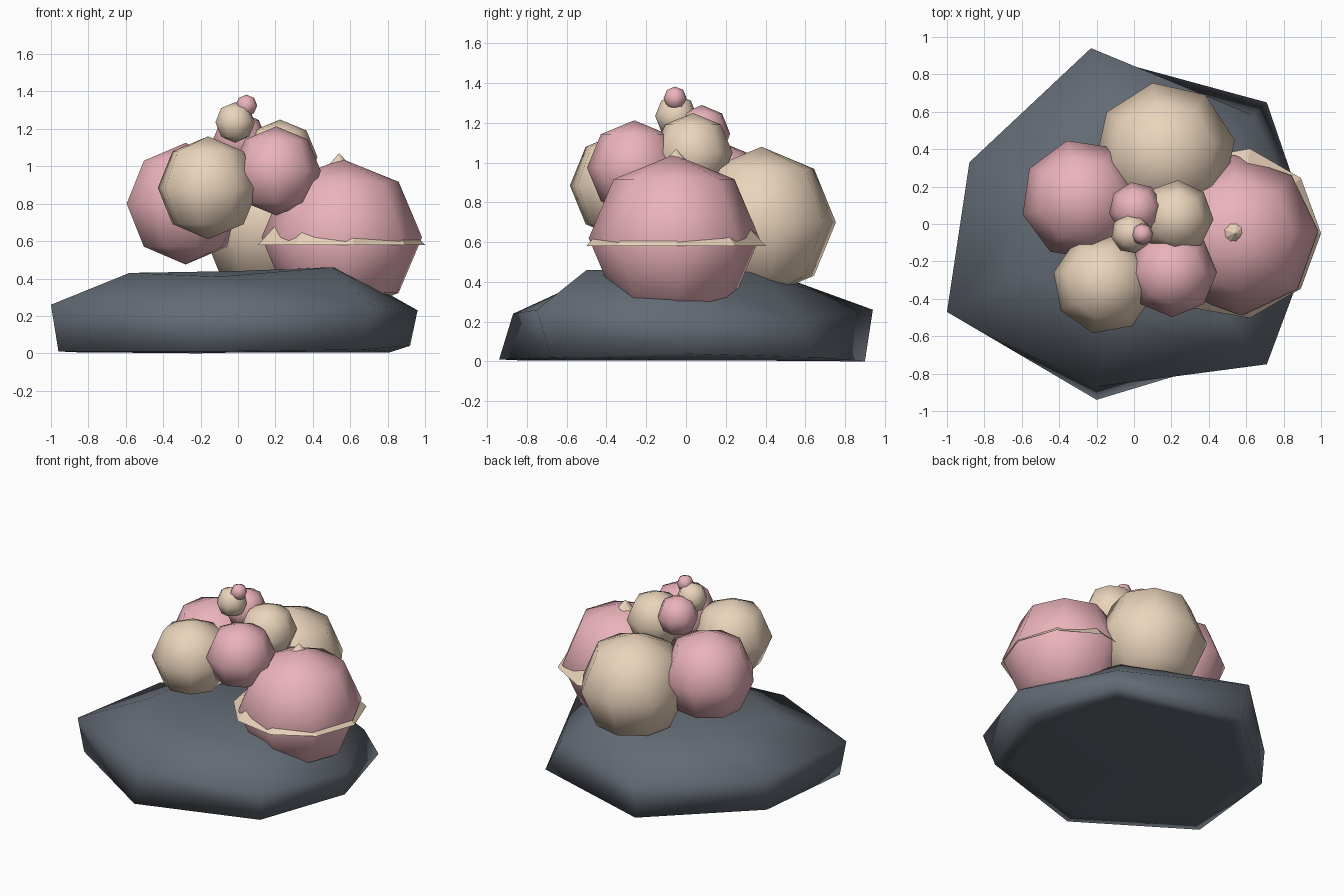
import bpy, bmesh, math
from mathutils import Matrix

if "Cube" in bpy.data.objects:
    bpy.data.objects.remove(bpy.data.objects["Cube"])


def material(name, rgb):
    m = bpy.data.materials.new(name)
    m.diffuse_color = (*rgb, 1)
    m.use_nodes = True
    m.node_tree.nodes["Principled BSDF"].inputs["Base Color"].default_value = m.diffuse_color
    return m


PINK = material("pink", (0.83, 0.45, 0.50))
TAN = material("tan", (0.83, 0.66, 0.50))
SLATE = material("slate", (0.125, 0.145, 0.175))


def finish(bm, name, mat, smooth=True):
    bmesh.ops.recalc_face_normals(bm, faces=bm.faces[:])
    for f in bm.faces:
        f.smooth = smooth
    mesh = bpy.data.meshes.new(name)
    bm.to_mesh(mesh)
    bm.free()
    mesh.materials.append(mat)
    ob = bpy.data.objects.new(name, mesh)
    bpy.context.collection.objects.link(ob)
    return ob


def ball(name, mat, x, y, z, r, turn, rz=None):
    bm = bmesh.new()
    bmesh.ops.create_uvsphere(bm, u_segments=8, v_segments=4, radius=1)
    ob = finish(bm, name, mat)
    ob.location = (x, y, z)
    ob.scale = (r, r, rz or r)
    ob.rotation_euler.z = math.radians(turn)


# Rock base: irregular seven-sided rings, closed by a top fan and a flat floor
bottom = [(-.96, -.45, .01), (-.88, .30, .01), (-.21, .90, 0), (.71, .65, .02),
          (.92, -.05, .04), (.66, -.68, .02), (-.20, -.94, .01)]
rim = [(-1, -.47, .26), (-.88, .33, .25), (-.23, .94, .26), (.64, .58, .21),
       (.96, -.08, .23), (.71, -.75, .26), (-.20, -.87, .24)]
top = [(-.58, -.25, .43), (-.50, .20, .43), (-.10, .50, .42), (.40, .35, .45),
       (.55, -.05, .46), (.50, -.50, .46), (-.10, -.50, .41)]
floor = [(x * .88, y * .88, .005) for x, y, z in bottom]
bm = bmesh.new()
rings = [[bm.verts.new(p) for p in ring] for ring in (floor, bottom, rim, top)]
centre = bm.verts.new((0, 0, .44))
for lo, hi in zip(rings, rings[1:]):
    for i in range(7):
        j = (i + 1) % 7
        bm.faces.new((lo[i], lo[j], hi[j], hi[i]))
for i in range(7):
    bm.faces.new((rings[3][i], rings[3][(i + 1) % 7], centre))
bm.faces.new(rings[0])
finish(bm, "rock_base", SLATE)

# Spiral of shrinking balls, alternating colours
balls = [(.555, -.06, .62, .43, 3, .42), (.165, .38, .70, .38, 10),
         (-.28, .13, .80, .325, 14), (-.16, -.315, .885, .275, -12),
         (.205, -.26, .975, .238, 0), (.225, .035, 1.05, .20, -3),
         (.01, .08, 1.145, .145, 10), (-.015, -.05, 1.235, .108, 12),
         (.045, -.055, 1.325, .058, 5)]
for i, b in enumerate(balls):
    ball(f"ball_{i + 1}", (PINK, TAN)[i % 2], *b)

# Open cone inside the largest ball; its rim and tip poke through
bm = bmesh.new()
bmesh.ops.create_cone(bm, cap_ends=False, segments=9, radius1=.46, radius2=0, depth=.49,
                      matrix=Matrix.Translation((0, 0, .245)))
bmesh.ops.remove_doubles(bm, verts=bm.verts[:], dist=1e-4)
corner = max(bm.verts, key=lambda v: v.co.x**2 + v.co.y**2)
turn = -math.atan2(corner.co.y, corner.co.x)
cone = finish(bm, "inner_cone", TAN, smooth=False)
cone.location = (.54, -.05, .58)
cone.rotation_euler.z = turn
